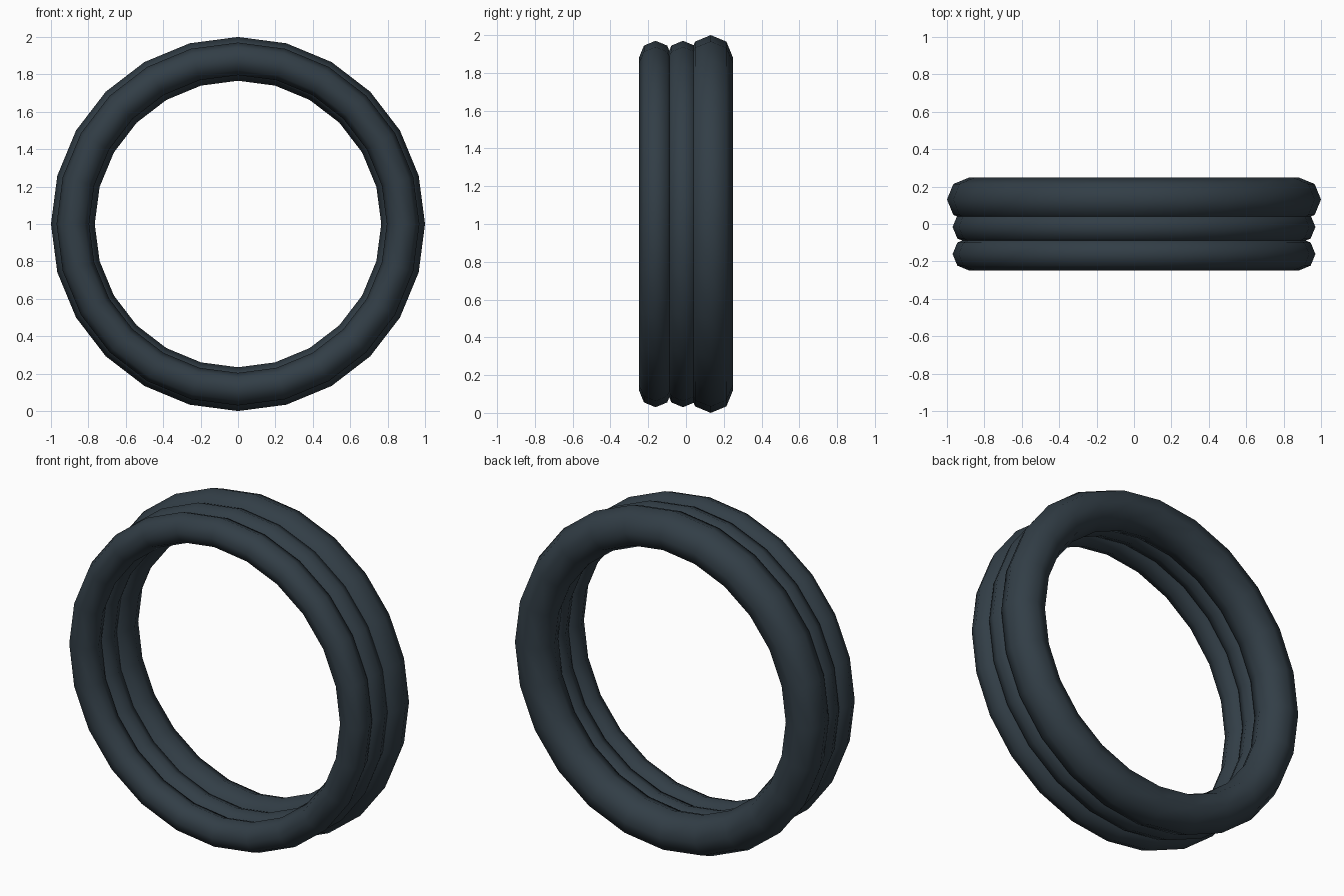
import bpy
from math import radians

if "Cube" in bpy.data.objects:
    bpy.data.objects.remove(bpy.data.objects["Cube"])

# dark slate rubber
mat = bpy.data.materials.new("dark_slate")
mat.diffuse_color = (0.032, 0.048, 0.062, 1)
mat.use_nodes = True
mat.node_tree.nodes["Principled BSDF"].inputs["Base Color"].default_value = mat.diffuse_color


def ring(name, y, minor):
    bpy.ops.mesh.primitive_torus_add(
        major_segments=24, minor_segments=8, major_radius=0.883,
        minor_radius=minor, location=(0, y, 1), rotation=(radians(90), 0, 0))
    ob = bpy.context.object
    ob.name = name
    ob.data.materials.append(mat)
    bpy.ops.object.shade_smooth()


# two slim rings in front, one thick ring at the back
ring("front_ring", -0.161, 0.087)
ring("middle_ring", -0.016, 0.087)
ring("back_ring", 0.131, 0.117)
